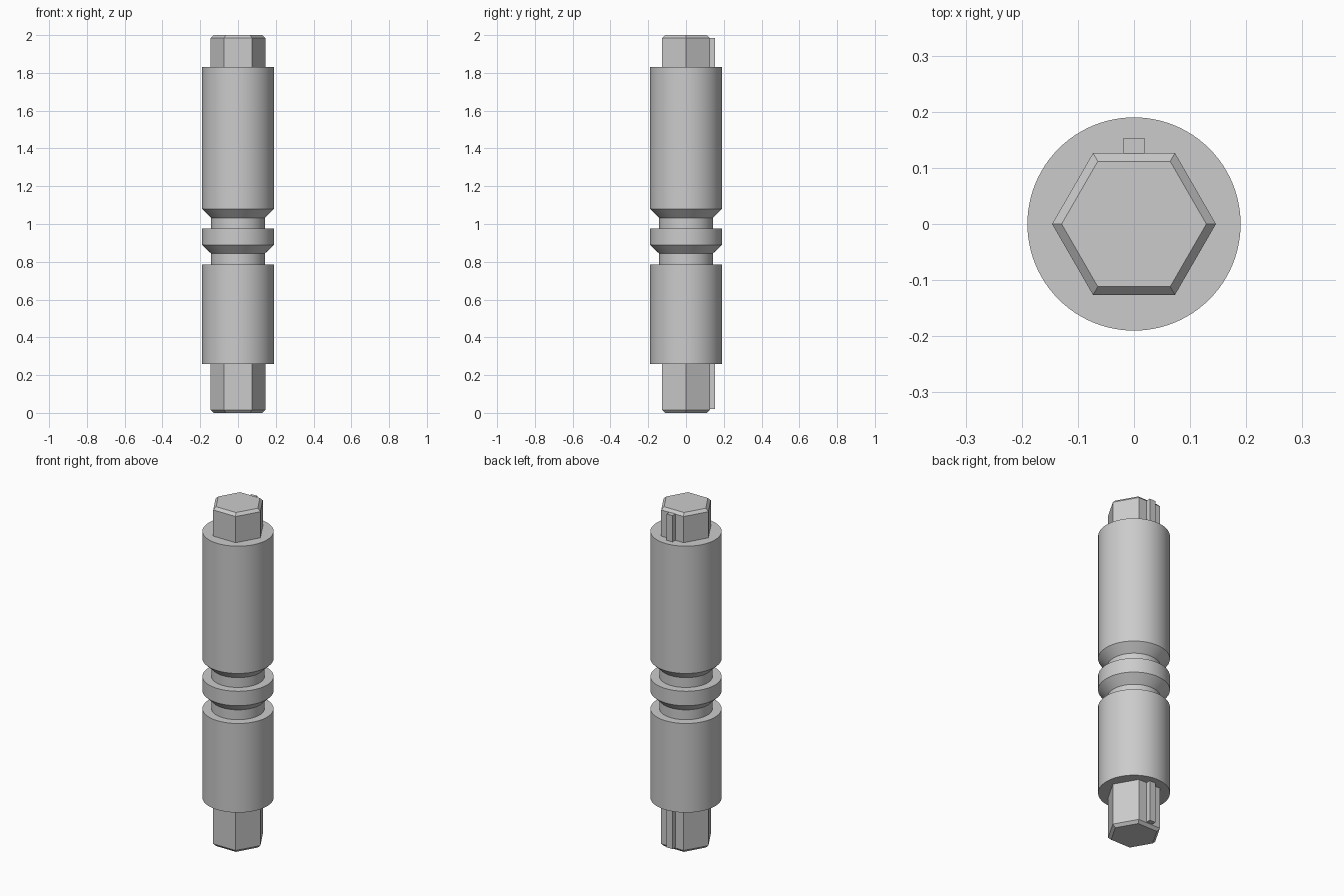
import bpy
import bmesh
import math

if "Cube" in bpy.data.objects:
    bpy.data.objects.remove(bpy.data.objects["Cube"])

metal = bpy.data.materials.new("grey metal")
metal.diffuse_color = (0.6, 0.6, 0.6, 1)
metal.use_nodes = True
metal.node_tree.nodes["Principled BSDF"].inputs["Base Color"].default_value = metal.diffuse_color


def add_object(name, bm):
    bmesh.ops.recalc_face_normals(bm, faces=bm.faces[:])
    mesh = bpy.data.meshes.new(name)
    bm.to_mesh(mesh)
    bm.free()
    mesh.materials.append(metal)
    obj = bpy.data.objects.new(name, mesh)
    bpy.context.collection.objects.link(obj)
    return obj


def turned(name, profile, sides):
    """Closed solid turned about z from (radius, height) pairs."""
    bm = bmesh.new()
    rings = []
    for r, z in profile:
        rings.append([bm.verts.new((r * math.cos(math.tau * i / sides),
                                    r * math.sin(math.tau * i / sides), z))
                      for i in range(sides)])
    for a, b in zip(rings, rings[1:]):
        for i in range(sides):
            j = (i + 1) % sides
            bm.faces.new((a[i], a[j], b[j], b[i]))
    bm.faces.new(rings[0][::-1])
    bm.faces.new(rings[-1])
    return add_object(name, bm)


def box(name, lo, hi):
    bm = bmesh.new()
    bmesh.ops.create_cube(bm, size=1)
    for v in bm.verts:
        v.co = [(a + b) / 2 + c * (b - a) for a, b, c in zip(lo, hi, v.co)]
    return add_object(name, bm)


# Round shaft with two grooves, each with a sloped upper wall
R, NECK = 0.19, 0.142
shaft = turned("shaft", [
    (R, 0.26), (R, 0.785), (NECK, 0.785), (NECK, 0.843), (R, 0.89),
    (R, 0.975), (NECK, 0.975), (NECK, 1.033), (R, 1.08), (R, 1.83)], 96)
bpy.context.view_layer.objects.active = shaft
shaft.select_set(True)
bpy.ops.object.shade_smooth_by_angle(angle=math.radians(30))

# Hexagonal ends with chamfered tips
HEX, TIP, CH = 0.146, 0.129, 0.016
turned("lower_hex_end", [(TIP, 0), (HEX, CH), (HEX, 0.26)], 6)
turned("upper_hex_end", [(HEX, 1.83), (HEX, 2 - CH), (TIP, 2)], 6)

# Small keys on the back face of each hexagonal end
box("lower_key", (-0.019, 0.11, 0.02), (0.019, 0.153, 0.26))
box("upper_key", (-0.019, 0.11, 1.83), (0.019, 0.153, 1.985))
